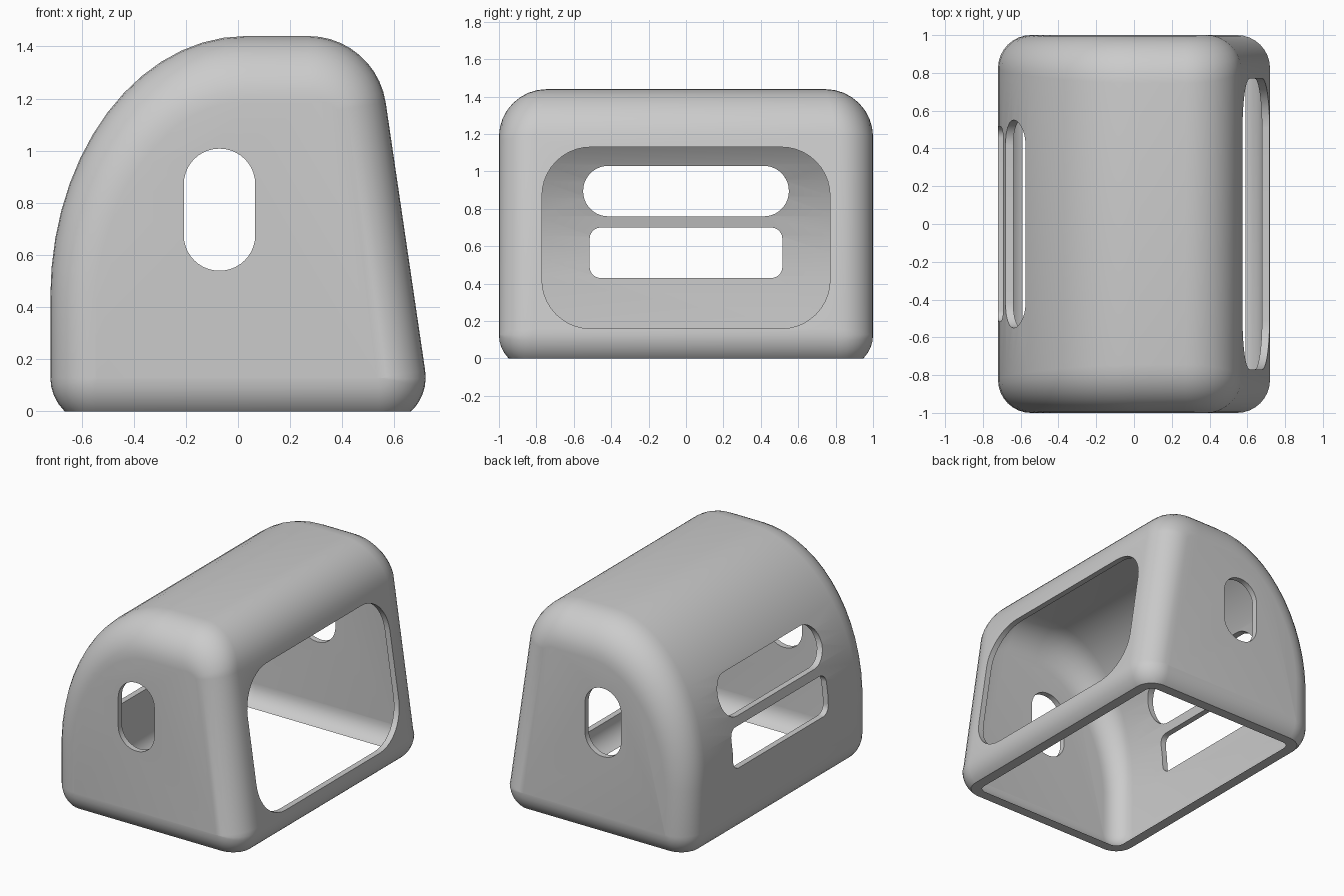
import bpy, bmesh, math

if "Cube" in bpy.data.objects:
    bpy.data.objects.remove(bpy.data.objects["Cube"])

THICK = 0.04      # wall thickness
TILT = 0.147      # lean of the right wall, radians

grey = bpy.data.materials.new("plain grey")
grey.diffuse_color = (0.6, 0.6, 0.6, 1)
grey.use_nodes = True
grey.node_tree.nodes["Principled BSDF"].inputs["Base Color"].default_value = grey.diffuse_color


def make_object(name, bm):
    bmesh.ops.recalc_face_normals(bm, faces=bm.faces)
    mesh = bpy.data.meshes.new(name)
    bm.to_mesh(mesh)
    bm.free()
    mesh.materials.append(grey)
    ob = bpy.data.objects.new(name, mesh)
    bpy.context.collection.objects.link(ob)
    return ob


def arc(cx, cz, a, b, start, end, steps):
    """Elliptical arc as (x, z, normal x, normal z)."""
    pts = []
    for i in range(steps + 1):
        t = start + (end - start) * i / steps
        nx, nz = math.cos(t) / a, math.sin(t) / b
        n = math.hypot(nx, nz)
        pts.append((cx + a * math.cos(t), cz + b * math.sin(t), nx / n, nz / n))
    return pts


# side profile: bottom right, top right, curved back, bottom left
profile = (arc(0.54, 0.13, 0.18, 0.18, -math.pi / 2, TILT, 10)
           + arc(0.27, 1.14, 0.30, 0.30, TILT, math.pi / 2, 10)
           + arc(0.03, 0.44, 0.75, 1.00, math.pi / 2, math.pi, 14)
           + arc(-0.54, 0.13, 0.18, 0.18, math.pi, 1.5 * math.pi, 8))


def rounded_body(name, inset):
    """Profile swept along y with filleted ends, shrunk evenly by inset."""
    bm = bmesh.new()
    steps = 8
    turns = [(-1, math.pi / 2 * (1 - i / steps)) for i in range(steps + 1)]
    turns += [(1, math.pi / 2 * i / steps) for i in range(steps + 1)]
    rings = []
    for side, t in turns:
        ring = []
        for x, z, nx, nz in profile:
            r = 0.175 + 0.08 * max(nz, 0) - inset
            d = inset + r * (1 - math.cos(t))
            y = 1 - inset - r * (1 - math.sin(t))
            ring.append(bm.verts.new((x - nx * d, side * y, z - nz * d)))
        rings.append(ring)
    n = len(profile)
    for a, b in zip(rings, rings[1:]):
        for i in range(n):
            j = (i + 1) % n
            bm.faces.new((a[i], a[j], b[j], b[i]))
    bm.faces.new(rings[0])
    bm.faces.new(rings[-1])
    return make_object(name, bm)


def rounded_cutter(name, u0, u1, z0, z1, r, d0, d1, along_x):
    """Rounded rectangle prism running along x or y."""
    bm = bmesh.new()
    corners = [(u1 - r, z1 - r, 0), (u0 + r, z1 - r, 1),
               (u0 + r, z0 + r, 2), (u1 - r, z0 + r, 3)]
    outline = []
    for cu, cz, q in corners:
        for i in range(11):
            t = math.pi / 2 * (q + i / 10)
            outline.append((cu + r * math.cos(t), cz + r * math.sin(t)))
    rings = [[bm.verts.new((d, u, z) if along_x else (u, d, z)) for u, z in outline]
             for d in (d0, d1)]
    n = len(outline)
    for i in range(n):
        j = (i + 1) % n
        bm.faces.new((rings[0][i], rings[0][j], rings[1][j], rings[1][i]))
    bm.faces.new(rings[0])
    bm.faces.new(rings[1])
    return make_object(name, bm)


def cut(target, cutter):
    mod = target.modifiers.new("cut", 'BOOLEAN')
    mod.operation = 'DIFFERENCE'
    mod.solver = 'EXACT'
    mod.object = cutter
    bpy.context.view_layer.objects.active = target
    bpy.ops.object.modifier_apply(modifier=mod.name)
    bpy.data.objects.remove(cutter)


# hollow shell
shell = rounded_body("shell", 0)
cut(shell, rounded_body("hollow", THICK))

# open flat bottom
cut(shell, rounded_cutter("bottom_cut", -2, 2, -1, 0, 0.2, -2, 2, True))

# large opening in the right wall
cut(shell, rounded_cutter("large_opening", -0.77, 0.77, 0.16, 1.13, 0.26, 0.3, 1, True))
# two slots in the curved back
cut(shell, rounded_cutter("upper_slot", -0.55, 0.55, 0.76, 1.03, 0.134, -1, -0.3, True))
cut(shell, rounded_cutter("lower_slot", -0.515, 0.515, 0.43, 0.70, 0.06, -1, -0.3, True))
# oval hole through both end walls
cut(shell, rounded_cutter("end_holes", -0.208, 0.066, 0.54, 1.008, 0.136, -1.5, 1.5, False))

# smooth shading with crisp cut edges
bpy.ops.object.select_all(action='DESELECT')
shell.select_set(True)
bpy.context.view_layer.objects.active = shell
bpy.ops.object.shade_smooth_by_angle(angle=math.radians(30))
